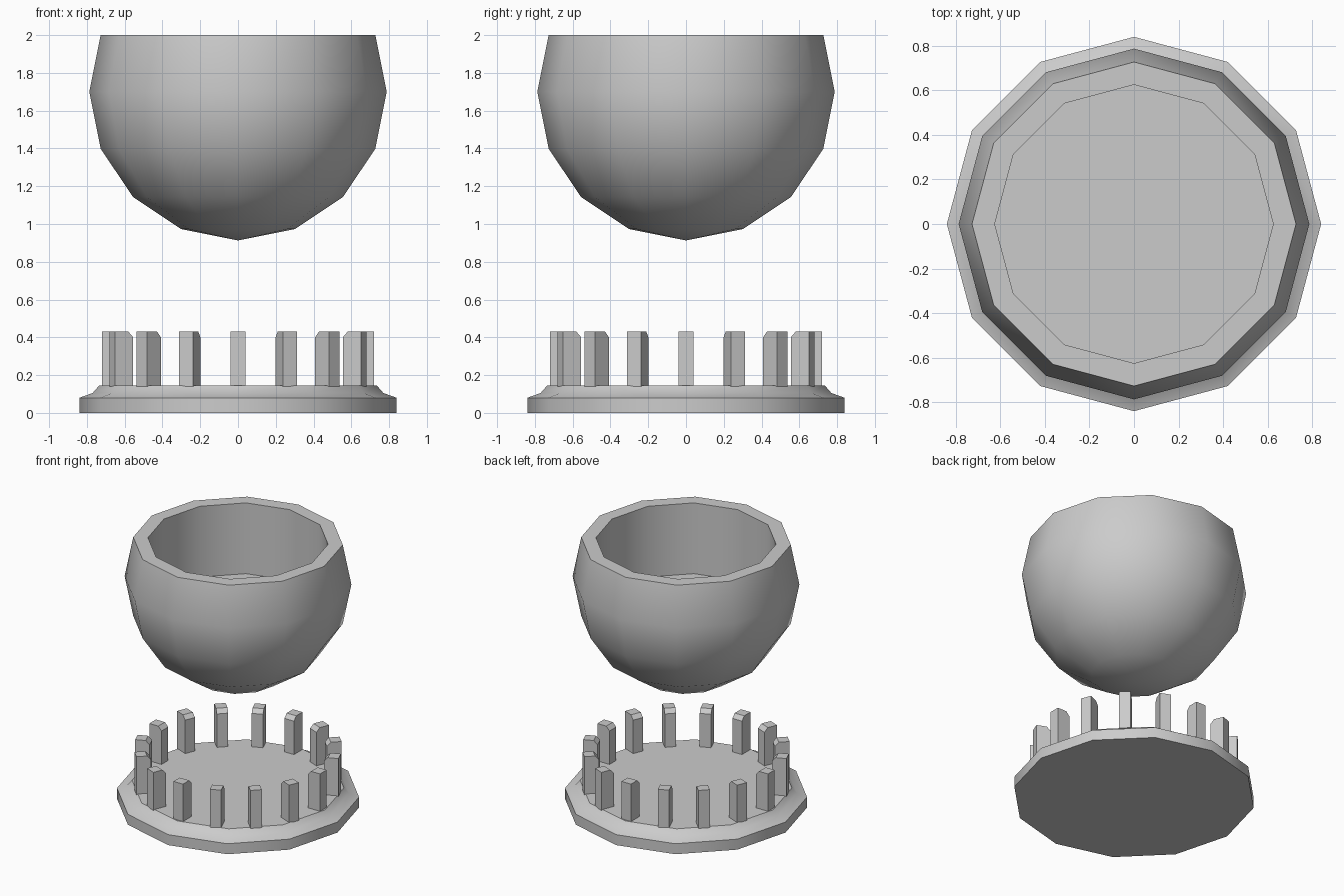
import bpy, bmesh
from math import sin, cos, pi
from mathutils import Matrix

if "Cube" in bpy.data.objects:
    bpy.data.objects.remove(bpy.data.objects["Cube"])

SIDES = 12


def finish(name, bm, smooth_angle=None):
    bmesh.ops.recalc_face_normals(bm, faces=bm.faces)
    mesh = bpy.data.meshes.new(name)
    bm.to_mesh(mesh)
    bm.free()
    ob = bpy.data.objects.new(name, mesh)
    bpy.context.collection.objects.link(ob)
    if smooth_angle:
        bpy.ops.object.select_all(action='DESELECT')
        ob.select_set(True)
        bpy.context.view_layer.objects.active = ob
        bpy.ops.object.shade_smooth_by_angle(angle=smooth_angle)
    return ob


def lathe(name, profile, smooth_angle):
    """Spin (radius, z) points round z; both profile ends are closed."""
    bm = bmesh.new()
    rings = []
    for r, z in profile:
        if r == 0:
            rings.append([bm.verts.new((0, 0, z))] * SIDES)
        else:
            rings.append([bm.verts.new((r * cos(2 * pi * i / SIDES),
                                        r * sin(2 * pi * i / SIDES), z))
                          for i in range(SIDES)])
    for a, b in zip(rings, rings[1:]):
        for i in range(SIDES):
            j = (i + 1) % SIDES
            quad = [a[i], a[j], b[j], b[i]]
            bm.faces.new(list(dict.fromkeys(quad)))
    for ring in (rings[0], rings[-1]):
        if ring[0] is not ring[1]:
            bm.faces.new(ring)
    return finish(name, bm, smooth_angle)


# Base: stepped, bevelled disc
lathe("base", [(0.84, 0), (0.84, 0.08), (0.77, 0.105), (0.735, 0.145)],
      0.55)

# Bowl: cut-off ball with a flat rim and a straight, flat-bottomed well
R, CZ = 0.787, 1.70
outer = [(0, CZ - R)] + [(R * sin(k * pi / 8), CZ - R * cos(k * pi / 8))
                         for k in range(1, 6)]
outer[-1] = (outer[-1][0], 2.0)
lathe("bowl", outer + [(0.625, 2.0), (0.625, 1.46)], 0.6)

# Posts: ring of upright pegs, chamfered on the inner top edge
bm = bmesh.new()
side = [(0.617, 0.14), (0.72, 0.14), (0.72, 0.43), (0.645, 0.43), (0.617, 0.40)]
COUNT = 16
for k in range(COUNT):
    rot = Matrix.Rotation(2 * pi * k / COUNT, 3, 'Z')
    verts = [bm.verts.new((x, -0.04, z)) for x, z in side]
    face = bm.faces.new(verts)
    ext = bmesh.ops.extrude_face_region(bm, geom=[face], use_keep_orig=True)
    new = [v for v in ext["geom"] if isinstance(v, bmesh.types.BMVert)]
    bmesh.ops.translate(bm, verts=new, vec=(0, 0.08, 0))
    bmesh.ops.rotate(bm, verts=verts + new, cent=(0, 0, 0), matrix=rot)
finish("posts", bm)
